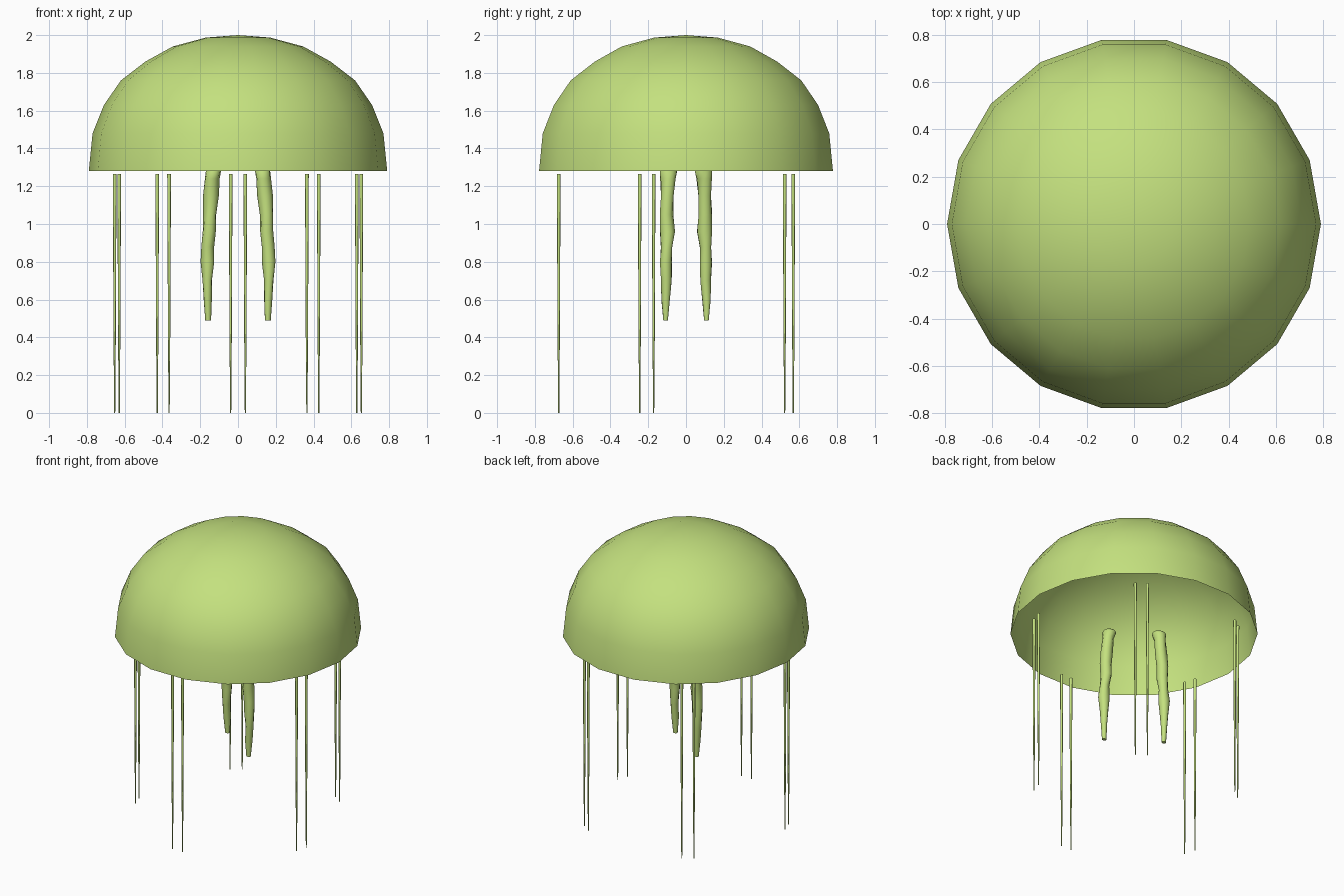
import bpy, bmesh, math
from math import sin, cos, pi

if "Cube" in bpy.data.objects:
    bpy.data.objects.remove(bpy.data.objects["Cube"])

green = bpy.data.materials.new("jelly_green")
green.diffuse_color = (0.55, 0.75, 0.21, 1)
green.use_nodes = True
green.node_tree.nodes["Principled BSDF"].inputs["Base Color"].default_value = green.diffuse_color


def loft(name, rings, cap_start=True, cap_end=True, angle=60):
    """Skin a list of rings (lists of points); a one-point ring is a pole."""
    bm = bmesh.new()
    loops = [[bm.verts.new(p) for p in ring] for ring in rings]
    for a, b in zip(loops, loops[1:]):
        n = len(a)
        for i in range(n):
            j = (i + 1) % n
            if len(b) == 1:
                bm.faces.new((a[i], a[j], b[0]))
            else:
                bm.faces.new((a[i], a[j], b[j], b[i]))
    if cap_start:
        bm.faces.new(loops[0][::-1])
    if cap_end:
        bm.faces.new(loops[-1])
    me = bpy.data.meshes.new(name)
    bm.to_mesh(me)
    bm.free()
    ob = bpy.data.objects.new(name, me)
    bpy.context.collection.objects.link(ob)
    me.materials.append(green)
    bpy.ops.object.select_all(action='DESELECT')
    ob.select_set(True)
    bpy.context.view_layer.objects.active = ob
    bpy.ops.object.shade_smooth_by_angle(angle=math.radians(angle))
    return ob


def ring(cx, cy, z, r, sides, squash=0.0, twist=0.0):
    pts = []
    for i in range(sides):
        a = 2 * pi * i / sides
        k = r * (1 + squash * cos(2 * (a - twist)))
        pts.append((cx + k * cos(a), cy + k * sin(a), z))
    return pts


# Bell: open, hollow, 18-sided dome
profile = [(0.79, 1.28), (0.77, 1.48), (0.71, 1.63), (0.62, 1.76),
           (0.49, 1.86), (0.345, 1.94), (0.17, 1.987)]
loft("bell", [ring(0, 0, z, r, 18) for r, z in profile] + [[(0, 0, 2.0)]],
     cap_start=False, cap_end=False)

# Two lumpy, twisting mouth arms: z, x, y, radius
arm = [(0.49, 0.158, -0.108, 0.014), (0.60, 0.160, -0.108, 0.022),
       (0.70, 0.163, -0.104, 0.027), (0.80, 0.162, -0.106, 0.034),
       (0.88, 0.160, -0.103, 0.032), (0.96, 0.152, -0.098, 0.038),
       (1.05, 0.150, -0.103, 0.035), (1.15, 0.143, -0.099, 0.038),
       (1.24, 0.136, -0.096, 0.040), (1.28, 0.130, -0.093, 0.044),
       (1.295, 0.128, -0.092, 0.036)]
for side, s in (("right", 1), ("left", -1)):
    loft("mouth_arm_" + side,
         [ring(s * x, s * y, z, r, 10, 0.1, i * 0.9)
          for i, (z, x, y, r) in enumerate(arm)])

# Five pairs of thin tapering tentacles around the rim
for g in range(5):
    for k, off in enumerate((-3.3, 3.3)):
        a = math.radians(-90 + 72 * g + off)
        x, y = 0.675 * cos(a), 0.675 * sin(a)
        loft(f"tentacle_{g + 1}_{k + 1}",
             [ring(x, y, z, r, 8) for z, r in
              ((0, 0.003), (0.4, 0.006), (0.85, 0.008), (1.265, 0.010))])
